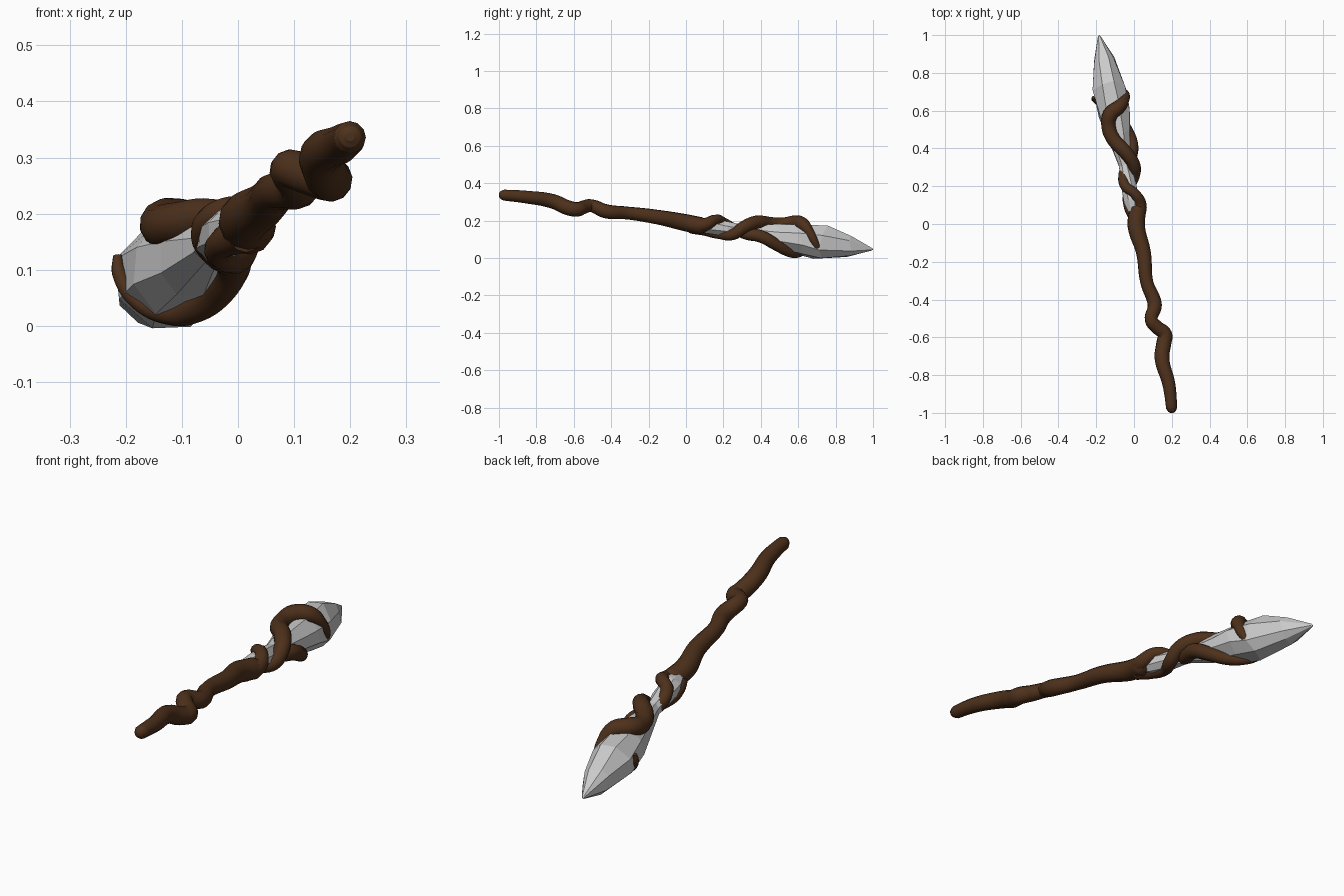
import bpy, bmesh, math, random
from mathutils import Vector

if "Cube" in bpy.data.objects:
    bpy.data.objects.remove(bpy.data.objects["Cube"])

random.seed(4)
wood = bpy.data.materials.new("dark_wood")
wood.diffuse_color = (0.075, 0.03, 0.011, 1)
wood.use_nodes = True
wood.node_tree.nodes["Principled BSDF"].inputs["Base Color"].default_value = wood.diffuse_color


def branch(name, pts):
    """Tapered round tube through (x, y, z, radius) points."""
    cu = bpy.data.curves.new(name, 'CURVE')
    cu.dimensions = '3D'
    cu.bevel_depth = 1.0
    cu.bevel_resolution = 4
    cu.resolution_u = 6
    cu.use_fill_caps = True
    sp = cu.splines.new('BEZIER')
    sp.bezier_points.add(len(pts) - 1)
    for bp, (x, y, z, r) in zip(sp.bezier_points, pts):
        bp.co = (x, y, z)
        bp.radius = r
        bp.handle_left_type = bp.handle_right_type = 'AUTO'
    ob = bpy.data.objects.new(name, cu)
    bpy.context.collection.objects.link(ob)
    bpy.ops.object.select_all(action='DESELECT')
    ob.select_set(True)
    bpy.context.view_layer.objects.active = ob
    bpy.ops.object.convert(target='MESH')
    ob = bpy.context.object
    ob.data.materials.clear()
    ob.data.materials.append(wood)
    bpy.ops.object.shade_smooth_by_angle(angle=math.radians(50))
    return ob


# Gnarled handle with rounded butt and a kink
branch("handle", [
    (.20, -1.0, .337, .008), (.20, -.993, .337, .02), (.199, -.975, .336, .029),
    (.185, -.85, .325, .034), (.148, -.71, .302, .039), (.158, -.63, .268, .040),
    (.163, -.585, .26, .039), (.12, -.545, .272, .036), (.092, -.51, .28, .034),
    (.11, -.43, .25, .038), (.068, -.31, .24, .034), (.05, -.15, .218, .039),
    (.012, -.01, .19, .046), (.018, .08, .172, .046), (.015, .12, .165, .02)])

# Strand rising from below, over the crystal, down its right side
branch("upper_strand", [
    (.01, .03, .165, .035), (-.03, .10, .145, .026), (-.03, .18, .125, .024),
    (.0, .25, .125, .03), (.0, .31, .165, .034), (-.045, .38, .19, .037),
    (-.11, .45, .182, .038), (-.135, .52, .178, .039), (-.125, .58, .187, .041),
    (-.08, .62, .182, .037), (-.05, .66, .135, .026), (-.05, .695, .07, .02),
    (-.085, .715, .022, .013), (-.10, .72, .014, .003)])

# Strand crossing over the grip, then passing under the crystal to the left
branch("lower_strand", [
    (.015, .04, .175, .042), (.032, .10, .178, .035), (.005, .16, .205, .027),
    (-.045, .20, .19, .027), (-.055, .26, .155, .028), (-.03, .32, .13, .032),
    (-.01, .40, .115, .034), (-.03, .48, .072, .032), (-.075, .55, .032, .027),
    (-.125, .60, .022, .02), (-.18, .635, .045, .015), (-.212, .66, .095, .013),
    (-.215, .67, .125, .008)])

# Faceted crystal running from inside the grip to the pointed tip
start, tip = Vector((.002, .05, .18)), Vector((-.185, 1.0, .045))
axis = (tip - start).normalized()
u = axis.cross(Vector((0, 0, 1))).normalized()
v = u.cross(axis)
N = 8
bm = bmesh.new()
rings = []
for y, r in [(.05, .025), (.12, .044), (.22, .042), (.31, .032), (.48, .068),
             (.60, .088), (.72, .094), (.87, .060), (.995, .007)]:
    c = start.lerp(tip, (y - .05) / .95)
    ring = []
    for i in range(N):
        a = math.tau * (i + .5) / N + random.uniform(-.1, .1)
        k = r * random.uniform(.95, 1.04)
        slide = random.uniform(-.25, .25) * r
        ring.append(bm.verts.new(c + u * k * math.cos(a) + v * k * math.sin(a)
                                 + axis * slide))
    rings.append(ring)
for a, b in zip(rings, rings[1:]):
    for i in range(N):
        j = (i + 1) % N
        bm.faces.new((a[i], a[j], b[j], b[i]))
bm.faces.new(rings[0])
point = bm.verts.new(tip)
for i in range(N):
    bm.faces.new((rings[-1][i], rings[-1][(i + 1) % N], point))
bmesh.ops.recalc_face_normals(bm, faces=bm.faces)
me = bpy.data.meshes.new("crystal")
bm.to_mesh(me)
bm.free()
bpy.context.collection.objects.link(bpy.data.objects.new("crystal", me))
